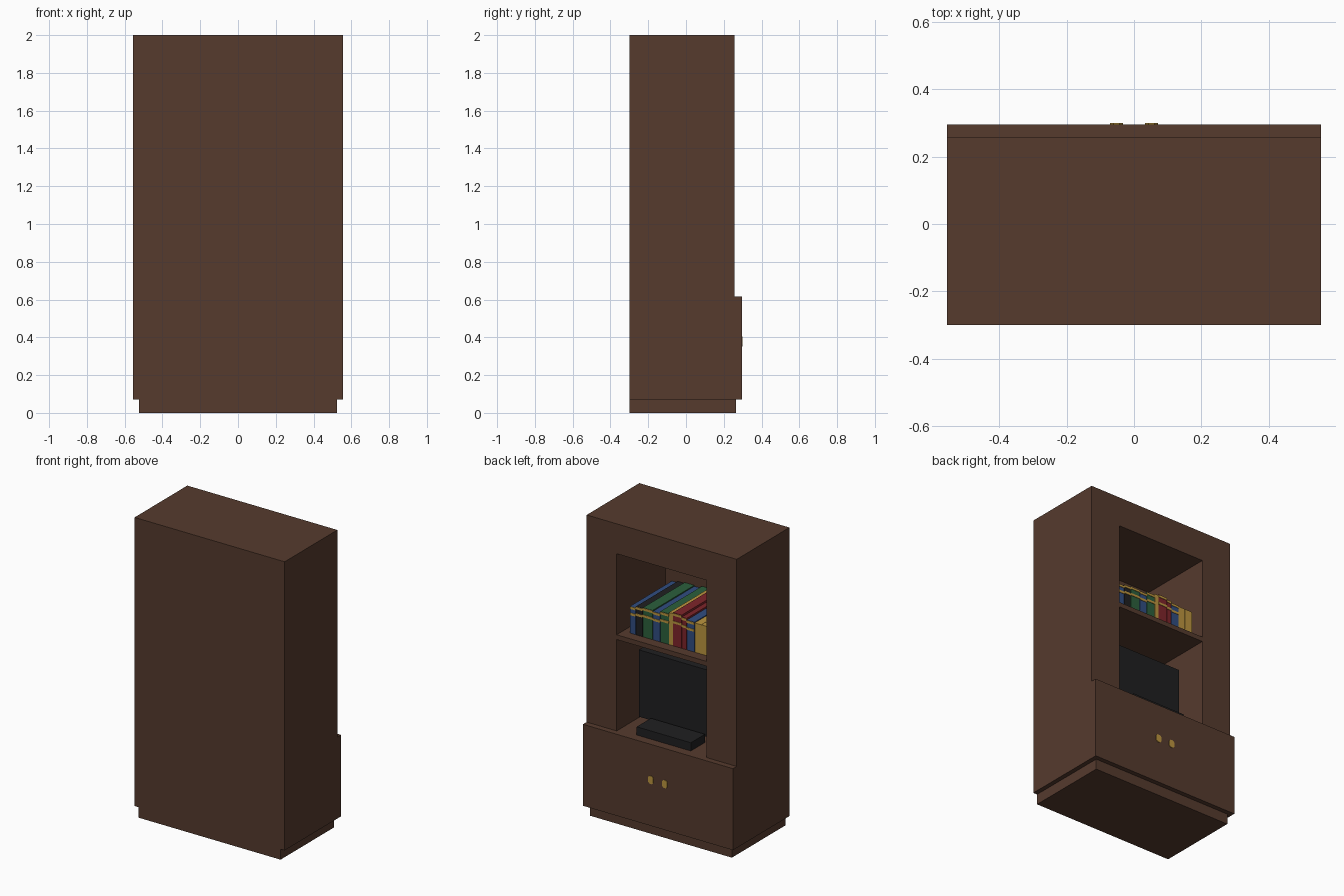
import bpy
import bmesh

cube = bpy.data.objects.get("Cube")
if cube:
    bpy.data.objects.remove(cube, do_unlink=True)


def material(name, r, g, b):
    m = bpy.data.materials.new(name)
    m.use_nodes = True
    m.diffuse_color = (r, g, b, 1)
    m.node_tree.nodes["Principled BSDF"].inputs["Base Color"].default_value = (r, g, b, 1)
    return m


WOOD = material("dark wood", 0.092, 0.043, 0.027)
BLACK = material("black", 0.014, 0.014, 0.015)
GOLD = material("gold", 0.50, 0.30, 0.05)
BLUE = material("blue", 0.03, 0.075, 0.22)
GREEN = material("green", 0.025, 0.115, 0.045)
RED = material("red", 0.21, 0.018, 0.023)


def box(name, x, y, z, mat):
    """Box spanning the given (low, high) ranges."""
    bm = bmesh.new()
    bmesh.ops.create_cube(bm, size=1)
    for v in bm.verts:
        v.co = [r[0] if c < 0 else r[1] for c, r in zip(v.co, (x, y, z))]
    mesh = bpy.data.meshes.new(name)
    bm.to_mesh(mesh)
    bm.free()
    mesh.materials.append(mat)
    ob = bpy.data.objects.new(name, mesh)
    bpy.context.collection.objects.link(ob)
    return ob


W, INNER = 0.555, 0.333          # half widths of the case and the opening
BACK, FRONT, BASE_FRONT = -0.3, 0.257, 0.296
PANEL = -0.257                   # inner face of the back panel
BASE_TOP, SHELF_TOP, CEILING = 0.615, 1.258, 1.8

# Case
box("plinth", (-0.525, 0.525), (BACK, 0.265), (0, 0.07), WOOD)
box("base_cabinet", (-W, W), (BACK, BASE_FRONT), (0.07, BASE_TOP), WOOD)
box("left_side", (INNER, W), (BACK, FRONT), (BASE_TOP, 2), WOOD)
box("right_side", (-W, -INNER), (BACK, FRONT), (BASE_TOP, 2), WOOD)
box("back_panel", (-INNER, INNER), (BACK, PANEL), (BASE_TOP, 2), WOOD)
box("top_panel", (-INNER, INNER), (PANEL, FRONT), (CEILING, 2), WOOD)
box("shelf", (-INNER, INNER), (PANEL, FRONT), (1.226, SHELF_TOP), WOOD)

# Cabinet handles with clipped corners
for side, x in (("left", 0.052), ("right", -0.052)):
    handle = box(side + "_handle", (x - 0.019, x + 0.019),
                 (BASE_FRONT, 0.3), (0.352, 0.404), GOLD)
    bm = bmesh.new()
    bm.from_mesh(handle.data)
    corners = [e for e in bm.edges if abs(e.verts[0].co.y - e.verts[1].co.y) > 0.003]
    bmesh.ops.bevel(bm, geom=corners, offset=0.01, segments=1, affect='EDGES')
    bm.to_mesh(handle.data)
    bm.free()

# Television and media player
box("television", (-0.3, 0.3), (0.02, 0.07), (0.648, 1.095), BLACK)
box("television_neck", (-0.06, 0.06), (0.03, 0.06), (0.62, 0.65), BLACK)
box("television_foot", (-0.15, 0.15), (-0.03, 0.08), (BASE_TOP, 0.628), BLACK)
box("media_player", (-0.2, 0.2), (0.085, 0.235), (BASE_TOP, 0.67), BLACK)

# Books: colour, width, height
SPINE = 0.19
books = [
    (BLUE, 0.043, 0.180), (BLACK, 0.052, 0.190), (GREEN, 0.073, 0.196),
    (BLUE, 0.055, 0.190), (GREEN, 0.065, 0.205), (GOLD, 0.030, 0.215),
    (RED, 0.065, 0.222), (RED, 0.037, 0.210), (BLUE, 0.058, 0.200),
    (GOLD, 0.050, 0.196), (GOLD, 0.060, 0.196),
]
x = 0.28
for i, (mat, width, height) in enumerate(books):
    span = (x - width + 0.002, x)
    box(f"book_{i + 1}", span, (-0.25, SPINE), (SHELF_TOP, SHELF_TOP + height), mat)
    # Gilded spine bands
    if mat != GOLD:
        for j, part in enumerate((0.72, 0.95)):
            z = SHELF_TOP + height * part
            box(f"book_{i + 1}_band_{j + 1}", span, (SPINE, SPINE + 0.003),
                (z - 0.008, z + 0.008), GOLD)
    x -= width
